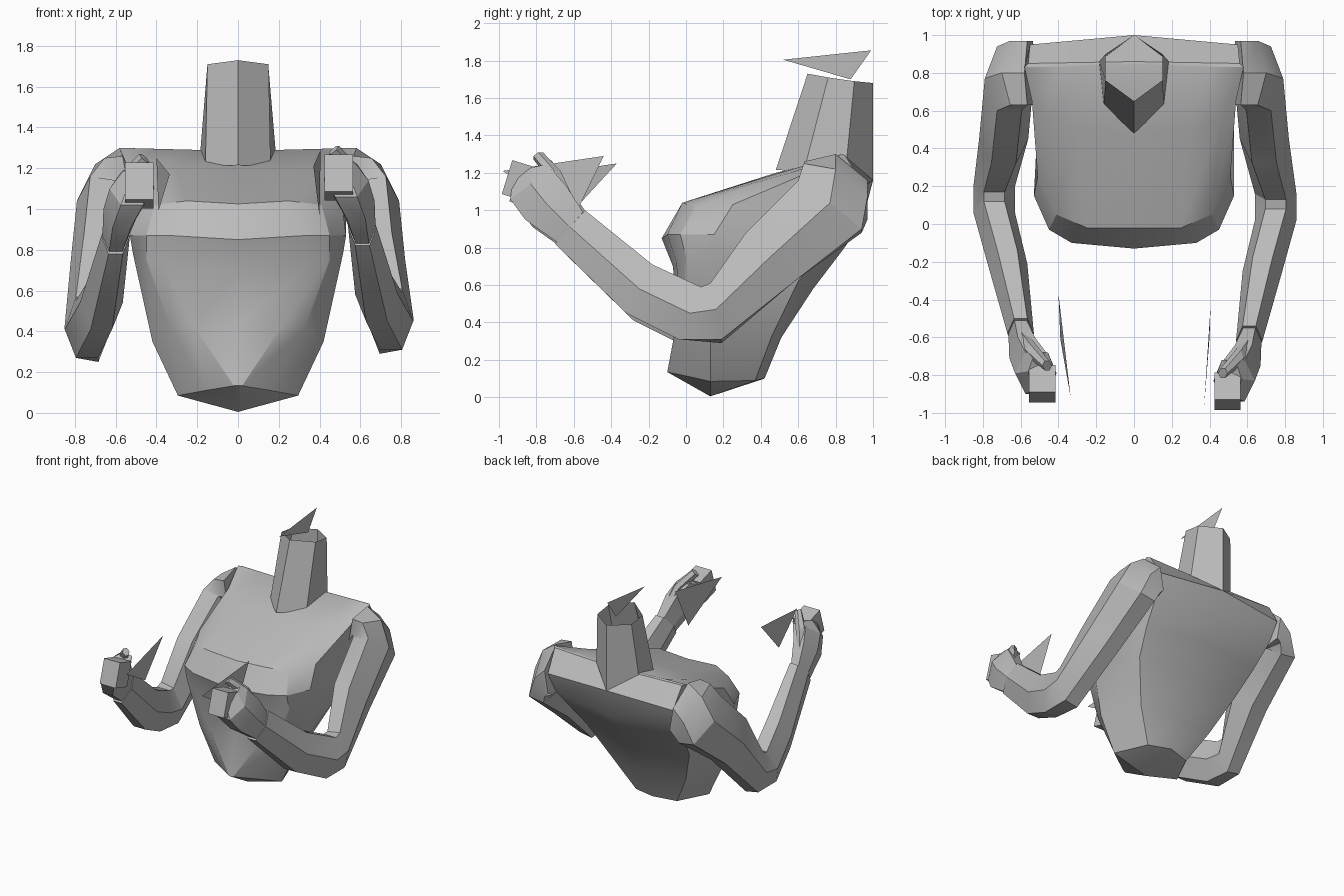
import bpy, bmesh
from mathutils import Vector, Matrix

if "Cube" in bpy.data.objects:
    bpy.data.objects.remove(bpy.data.objects["Cube"], do_unlink=True)

grey = bpy.data.materials.new("plain grey")
grey.use_nodes = True
colour = (0.5, 0.5, 0.5, 1)
grey.diffuse_color = colour
grey.node_tree.nodes["Principled BSDF"].inputs["Base Color"].default_value = colour


def finish(name, bm, smooth=30):
    """Turn a bmesh into a named, shaded object."""
    bmesh.ops.remove_doubles(bm, verts=bm.verts, dist=0.001)
    bmesh.ops.recalc_face_normals(bm, faces=bm.faces)
    mesh = bpy.data.meshes.new(name)
    bm.to_mesh(mesh)
    bm.free()
    mesh.materials.append(grey)
    obj = bpy.data.objects.new(name, mesh)
    bpy.context.collection.objects.link(obj)
    if smooth:
        bpy.ops.object.select_all(action='DESELECT')
        obj.select_set(True)
        bpy.context.view_layer.objects.active = obj
        bpy.ops.object.shade_smooth_by_angle(angle=smooth * 3.1416 / 180)
    return obj


def loft(rings, cap_start=True, cap_end=True):
    """Skin a list of equal closed rings."""
    bm = bmesh.new()
    loops = [[bm.verts.new(p) for p in ring] for ring in rings]
    count = len(loops[0])
    for low, high in zip(loops, loops[1:]):
        for i in range(count):
            j = (i + 1) % count
            bm.faces.new((low[i], low[j], high[j], high[i]))
    if cap_start:
        bm.faces.new(loops[0][::-1])
    if cap_end:
        bm.faces.new(loops[-1])
    return bm


def mirrored(half):
    """Complete a half ring that runs from front centre to back centre."""
    return half + [(-x, y, z) for x, y, z in half[-2:0:-1]]


# Torso: half rings from the pelvis to the shoulder ridge
tip = (0, 0.13, 0.005)
pelvis = [(0, -.1, .135), (.02, -.09, .133), (.16, .02, .11), (.295, .13, .085), (.18, .37, .09), (0, .42, .1)]
waist = [(0, -.045, .43), (.22, -.045, .43), (.33, -.01, .42), (.42, .13, .35), (.32, .46, .33), (0, .51, .32)]
ribs = [(0, -.07, .7), (.36, -.05, .72), (.45, 0, .75), (.515, .15, .78), (.45, .6, .62), (0, .68, .58)]
chest = [(0, -.13, .85), (.33, -.1, .87), (.45, -.03, .87), (.53, .15, .87), (.5, .74, .8), (0, .84, .79)]
bust = [(0, -.02, 1.025), (.25, -.02, 1.04), (.41, .05, 1.02), (.51, .25, 1.03), (.53, .88, .97), (0, .94, .93)]
collar = [(0, .48, 1.2), (.3, .5, 1.2), (.46, .56, 1.2), (.54, .65, 1.2), (.55, .95, 1.13), (0, 1, 1.16)]
ridge = [(0, .83, 1.28), (.2, .84, 1.29), (.4, .83, 1.295), (.58, .83, 1.3), (.56, .85, 1.295), (0, .86, 1.28)]
torso_rings = [pelvis, waist, ribs, chest, bust, collar, ridge]
finish("torso", loft([[tip] * 10] + [mirrored(r) for r in torso_rings], False))

# Neck: open six-sided tube
neck_base = [(0, .48, 1.215), (.16, .63, 1.21), (.185, .86, 1.28), (0, 1, 1.16)]
neck_top = [(0, .65, 1.73), (.15, .76, 1.71), (.15, .9, 1.69), (0, 1, 1.68)]
finish("neck", loft([mirrored(neck_base), mirrored(neck_top)], False, False), 15)


def section(centre, outward, back):
    """Six-sided limb section; outward lies in xz and back in yz."""
    c = Vector(centre)
    u = Vector((outward[0], 0, outward[1]))
    v = Vector((0, back[0], back[1]))
    return [c + u, c + u / 2 + v, c - u / 2 + v, c - u, c - u / 2 - v, c + u / 2 - v]


# Limb sections: centre, outward half-axis, rear half-axis
ARM = [
    ((.55, .80, 1.12), (.03, .18), (.17, -.05)),
    ((.61, .80, 1.10), (.09, .12), (.17, -.09)),
    ((.66, .77, 1.02), (.13, .02), (.17, -.13)),
    ((.69, .45, .75), (.13, 0), (.13, -.13)),
    ((.75, .16, .45), (.11, .02), (.03, -.15)),
    ((.75, .02, .45), (.11, 0), (-.06, -.14)),
    ((.68, -.25, .58), (.105, 0), (-.07, -.13)),
    ((.61, -.62, .91), (.07, 0), (-.08, -.09)),
]
HAND = [
    ((.61, -.62, .91), (.065, 0), (-.07, -.08)),
    ((.58, -.75, 1.04), (.09, 0), (-.11, -.09)),
    ((.53, -.83, 1.14), (.11, 0), (-.11, -.08)),
    ((.50, -.82, 1.21), (.07, .02), (-.10, -.03)),
]
THUMB = [
    ((.60, -.66, 1.08), (.03, .02), (.06, -.03)),
    ((.55, -.71, 1.20), (.03, .02), (.04, 0)),
    ((.47, -.79, 1.29), (.025, .02), (.025, .01)),
]


def limb(name, sections, shift, side, start=0, smooth=30):
    rings = []
    for i, s in enumerate(sections):
        offset = Vector(shift) if i >= start else Vector()
        rings.append([Vector((side * p.x, p.y, p.z)) + offset for p in section(*s)])
    finish(name, loft(rings), smooth)


def fist(name, shift, side):
    """Blocky folded fingers at the front of the hand."""
    bm = bmesh.new()
    place = Matrix.Translation(Vector((side * .495, -.885, 1.155)) + Vector(shift))
    tilt = Matrix.Rotation(-.3, 4, 'X')
    bmesh.ops.create_cube(bm, size=1, matrix=place @ tilt @ Matrix.Diagonal((.14, .15, .19, 1)))
    finish(name, bm, 0)


def blade(name, corners):
    """Thin loose triangle."""
    bm = bmesh.new()
    bm.faces.new([bm.verts.new(p) for p in corners])
    finish(name, bm, 0)


# Both arms; the right one hangs slightly lower
for word, side, shift in (("left", 1, (0, 0, 0)), ("right", -1, (.01, .04, -.04))):
    limb(word + "_arm", ARM, shift, side, 4)
    limb(word + "_hand", HAND, shift, side, 0, 20)
    limb(word + "_thumb", THUMB, shift, side, 0, 20)
    fist(word + "_fist", shift, side)

# Loose triangular blades beside the hands and above the neck
blade("left_blade", [(.37, -.98, 1.21), (.405, -.44, 1.29), (.40, -.6, .96)])
blade("right_blade", [(-.335, -.92, 1.17), (-.4, -.37, 1.25), (-.39, -.61, .99)])
blade("neck_blade", [(0, .52, 1.805), (0, .99, 1.855), (0, .88, 1.70)])
